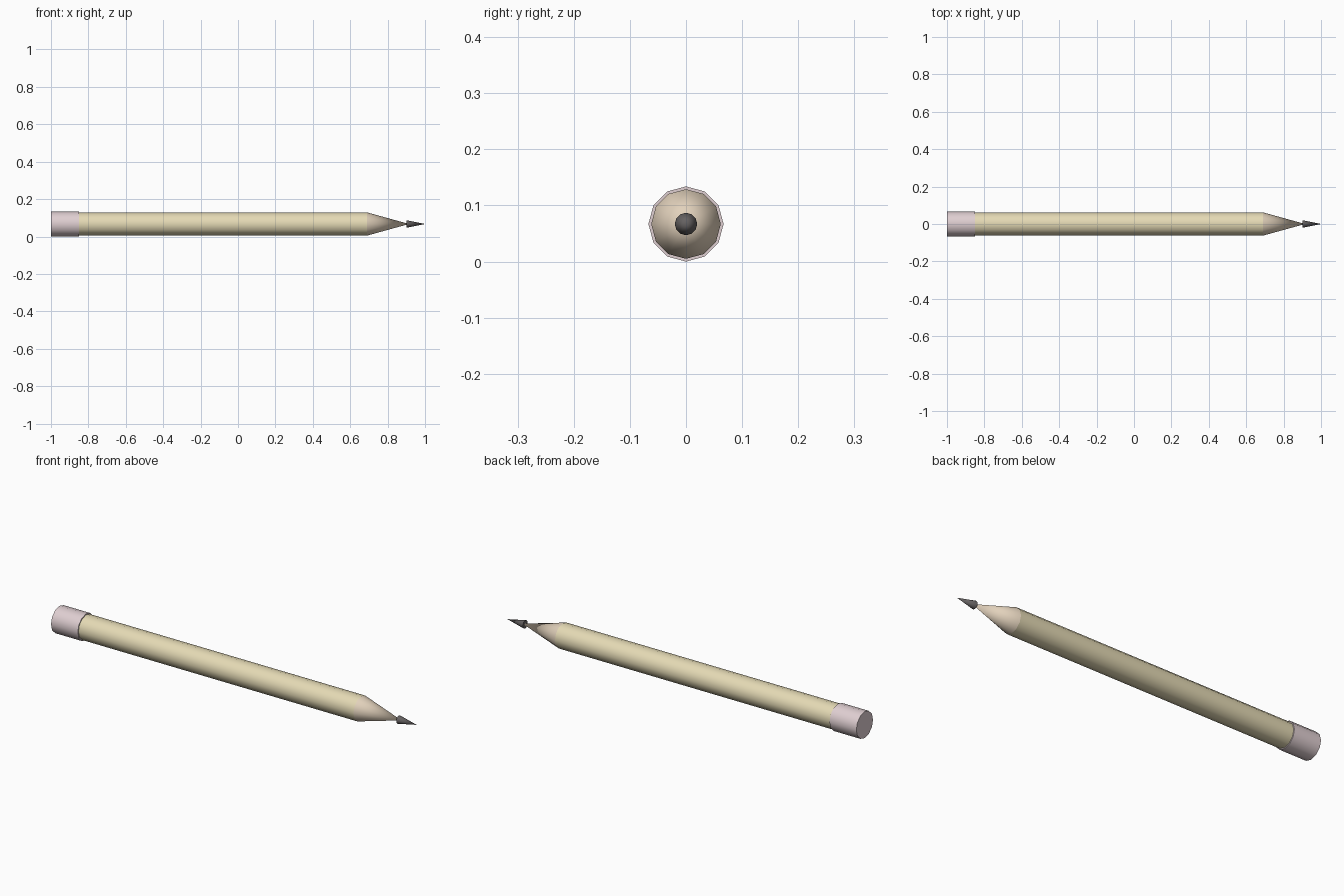
import bpy
import math

if "Cube" in bpy.data.objects:
    bpy.data.objects.remove(bpy.data.objects["Cube"])

AXIS_Z = 0.067   # height of the pencil's centre line
SIDES = 12


def material(name, rgb):
    mat = bpy.data.materials.new(name)
    mat.diffuse_color = (*rgb, 1.0)
    mat.use_nodes = True
    mat.node_tree.nodes["Principled BSDF"].inputs["Base Color"].default_value = mat.diffuse_color
    return mat


def turned_part(name, x0, x1, r0, r1, mat):
    """Cylinder or cone lying along x, from x0 (radius r0) to x1 (radius r1)."""
    bpy.ops.mesh.primitive_cone_add(
        vertices=SIDES, radius1=r0, radius2=r1, depth=x1 - x0,
        location=((x0 + x1) / 2, 0, AXIS_Z), rotation=(0, math.pi / 2, 0))
    obj = bpy.context.object
    obj.name = name
    obj.data.materials.append(mat)
    bpy.ops.object.shade_smooth_by_angle(angle=math.radians(35))
    return obj


paint = material("paint", (0.78, 0.70, 0.46))
wood = material("wood", (0.76, 0.64, 0.50))
rubber = material("rubber", (0.74, 0.62, 0.64))
graphite = material("graphite", (0.13, 0.12, 0.12))

# Eraser cap, shaft, sharpened wood and lead
turned_part("eraser", -1.0, -0.85, 0.067, 0.067, rubber)
turned_part("shaft", -0.85, 0.69, 0.062, 0.062, paint)
turned_part("sharpened_wood", 0.69, 0.915, 0.062, 0.0, wood)
turned_part("lead_tip", 0.90, 1.0, 0.02, 0.0, graphite)
